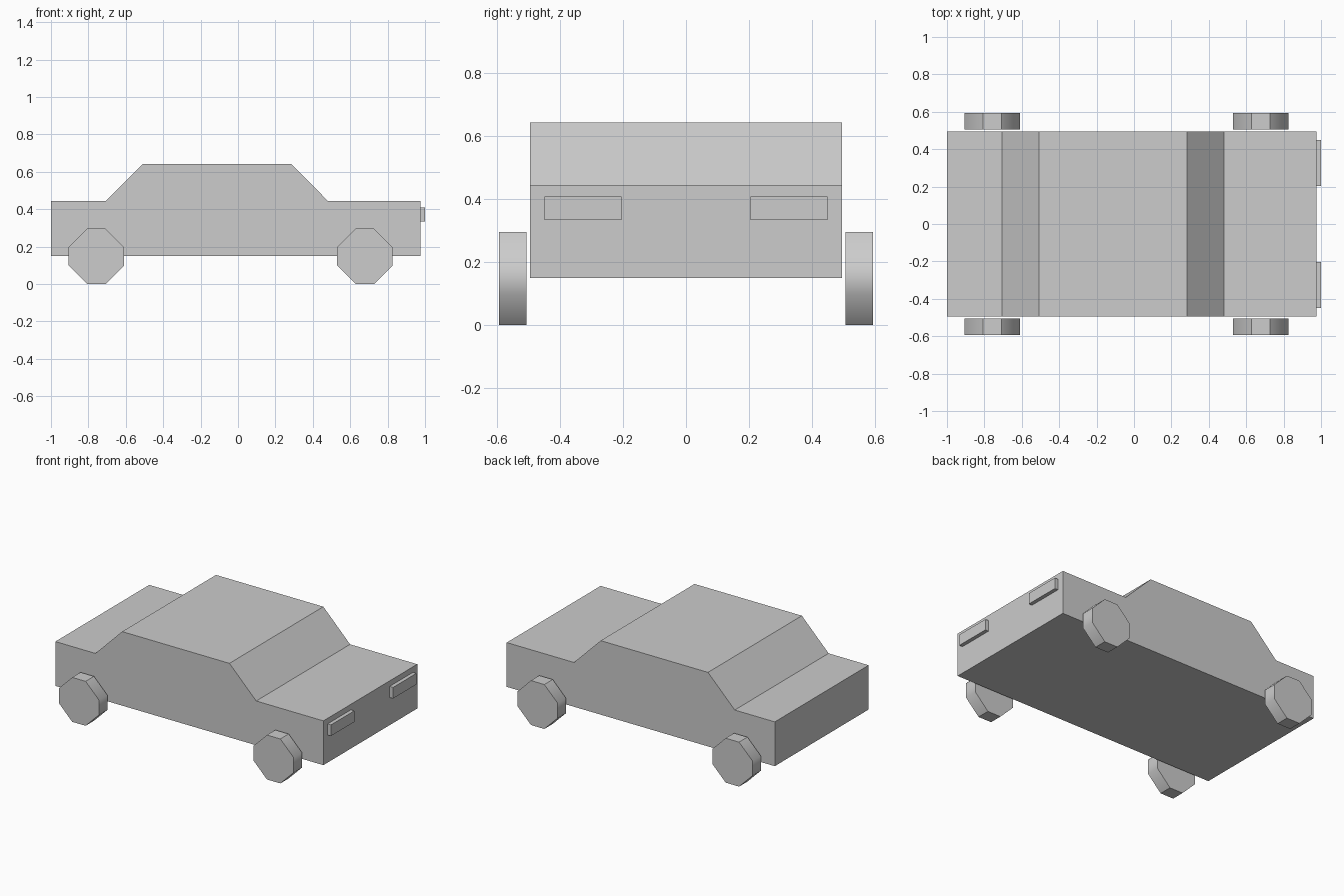
import bpy
import bmesh
from mathutils import Vector

if "Cube" in bpy.data.objects:
    bpy.data.objects.remove(bpy.data.objects["Cube"], do_unlink=True)

GREY = (0.604, 0.604, 0.604, 1)
paint = bpy.data.materials.new("light_grey")
paint.use_nodes = True
paint.diffuse_color = GREY
paint.node_tree.nodes["Principled BSDF"].inputs["Base Color"].default_value = GREY


def extrude_profile(name, profile, y0, y1, round_rim=False):
    """Extrude an x-z outline from y0 to y1."""
    bm = bmesh.new()
    face = bm.faces.new([bm.verts.new((x, y0, z)) for x, z in profile])
    result = bmesh.ops.extrude_face_region(bm, geom=[face])
    moved = [v for v in result["geom"] if isinstance(v, bmesh.types.BMVert)]
    bmesh.ops.translate(bm, verts=moved, vec=Vector((0, y1 - y0, 0)))
    bmesh.ops.recalc_face_normals(bm, faces=bm.faces)
    if round_rim:
        # Soft front and rear tread, crisp caps, top and bottom
        for f in bm.faces:
            f.smooth = abs(f.normal.x) > 0.1
        top, bottom = max(z for x, z in profile), min(z for x, z in profile)
        for e in bm.edges:
            across = abs(e.verts[0].co.y - e.verts[1].co.y) > 0.01
            z = e.verts[0].co.z
            e.smooth = across and bottom + 0.01 < z < top - 0.01
    mesh = bpy.data.meshes.new(name)
    bm.to_mesh(mesh)
    bm.free()
    mesh.materials.append(paint)
    obj = bpy.data.objects.new(name, mesh)
    bpy.context.collection.objects.link(obj)
    return obj


# Body and cabin as one side outline
extrude_profile("car_body", [
    (-1, 0.15), (0.975, 0.15), (0.975, 0.445), (0.48, 0.445),
    (0.283, 0.643), (-0.508, 0.643), (-0.705, 0.445), (-1, 0.445),
], -0.494, 0.494)

# Octagonal wheels: squares with their corners cut at a third
R, C = 0.148, 0.0494
octagon = [(-C, -R), (C, -R), (R, -C), (R, C), (C, R), (-C, R), (-R, C), (-R, -C)]
for side, s in (("left", 1), ("right", -1)):
    for end, cx in (("front", 0.678), ("rear", -0.757)):
        extrude_profile(f"{end}_wheel_{side}", [(cx + x, R + z) for x, z in octagon],
                        s * 0.505, s * 0.593, round_rim=True)

# Headlights on the nose
lamp = [(0.975, 0.334), (1, 0.334), (1, 0.408), (0.975, 0.408)]
for side, s in (("left", 1), ("right", -1)):
    extrude_profile(f"headlight_{side}", lamp, s * 0.204, s * 0.449)
